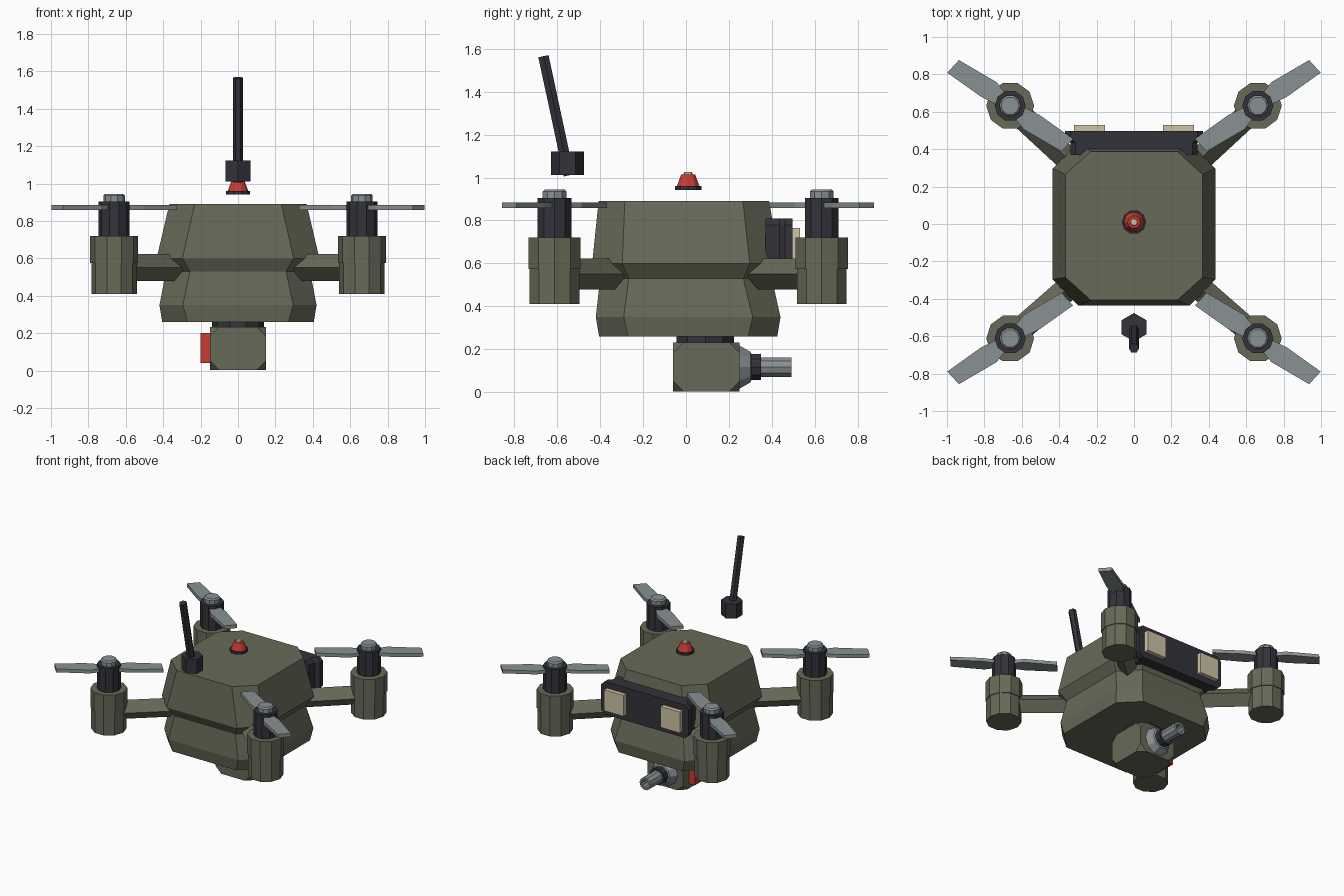
import bpy, bmesh, math
from mathutils import Vector

cube = bpy.data.objects.get("Cube")
if cube:
    bpy.data.objects.remove(cube, do_unlink=True)


def material(name, rgb):
    m = bpy.data.materials.new(name)
    m.use_nodes = True
    m.diffuse_color = (*rgb, 1)
    bsdf = m.node_tree.nodes["Principled BSDF"]
    bsdf.inputs["Base Color"].default_value = (*rgb, 1)
    bsdf.inputs["Roughness"].default_value = 0.8
    return m


OLIVE = material("olive_paint", (0.135, 0.142, 0.097))
DARK = material("dark_plastic", (0.033, 0.032, 0.043))
GREY = material("grey_metal", (0.25, 0.285, 0.29))
RED = material("red_paint", (0.58, 0.045, 0.032))
CREAM = material("cream_lens", (0.62, 0.55, 0.38))


def finish(name, bm, mat):
    bmesh.ops.recalc_face_normals(bm, faces=bm.faces)
    me = bpy.data.meshes.new(name)
    bm.to_mesh(me)
    bm.free()
    ob = bpy.data.objects.new(name, me)
    bpy.context.collection.objects.link(ob)
    me.materials.append(mat)
    return ob


def loft(name, rings, mat, caps=True):
    """Skin a list of equal-length closed rings."""
    bm = bmesh.new()
    rows = [[bm.verts.new(p) for p in ring] for ring in rings]
    n = len(rows[0])
    for a, b in zip(rows, rows[1:]):
        for i in range(n):
            j = (i + 1) % n
            bm.faces.new((a[i], a[j], b[j], b[i]))
    if caps:
        bm.faces.new(rows[0])
        bm.faces.new(rows[-1])
    return finish(name, bm, mat)


def turned(name, profile, start, axis, sides, mat, turn=0.0, squash=1.0):
    """Faceted solid along an axis; profile is (radius, distance) pairs."""
    quat = Vector(axis).to_track_quat("Z", "Y")
    rings = []
    for r, d in profile:
        ring = []
        for i in range(sides):
            a = math.tau * i / sides + turn
            local = Vector((squash * r * math.cos(a), r * math.sin(a), d))
            ring.append(Vector(start) + quat @ local)
        rings.append(ring)
    return loft(name, rings, mat)


def box(name, low, high, mat, cut=0.0):
    """Box, optionally with its corners cut off."""
    bm = bmesh.new()
    bmesh.ops.create_cube(bm, size=1)
    for v in bm.verts:
        v.co = [(l + h) / 2 + c * (h - l) for l, h, c in zip(low, high, v.co)]
    if cut:
        bmesh.ops.bevel(bm, geom=bm.verts[:], offset=cut, affect="VERTICES", segments=1)
    return finish(name, bm, mat)


def octagon(hx, hy, cx, cy, z, shift=0.0):
    half = [(hx, -cy), (hx, cy), (cx, hy), (-cx, hy)]
    pts = half + [(-x, -y) for x, y in half]
    return [(x, y + shift, z) for x, y in pts]


# Hull with a waist groove
loft("hull", [
    octagon(0.405, 0.415, 0.27, 0.28, 0.26, 0.01),
    octagon(0.42, 0.43, 0.295, 0.30, 0.35, 0.01),
    octagon(0.385, 0.40, 0.257, 0.267, 0.53),
    octagon(0.435, 0.437, 0.297, 0.297, 0.60),
    octagon(0.367, 0.397, 0.232, 0.275, 0.89, -0.01)], OLIVE)

# Four rotor units
BLADE = [(0.03, 0.03), (0.13, 0.062), (0.365, 0.043),
         (0.377, -0.048), (0.155, -0.05), (0.03, -0.03)]
UP = (0, 0, 1)
for sx in (1, -1):
    for sy, py, end in ((1, 0.632, "back"), (-1, -0.612, "front")):
        tag = f"{end}_{'left' if sx > 0 else 'right'}"
        px = sx * 0.662
        inner = Vector((sx * 0.27, sy * 0.27, 0.55))
        run = Vector((px, py, 0.55)) - inner
        turned(f"arm_{tag}", [(0.072, 0), (0.072, run.length)], inner, run, 4,
               OLIVE, squash=0.9)
        turned(f"pod_{tag}", [(0.122, 0), (0.122, 0.165), (0.128, 0.165), (0.128, 0.31)],
               (px, py, 0.41), UP, 10, OLIVE)
        turned(f"motor_{tag}", [(0.083, 0), (0.083, 0.185)], (px, py, 0.72), UP, 10, DARK)
        turned(f"rotor_cap_{tag}", [(0.058, 0), (0.058, 0.03), (0.048, 0.04)],
               (px, py, 0.905), UP, 10, GREY)
        ca, sa = math.cos(math.radians(35)), math.sin(math.radians(35))
        for k, side in ((1, "outer"), (-1, "inner")):
            flat = [(px + sx * k * (u * ca - v * sa), py + sy * k * (u * sa + v * ca))
                    for u, v in BLADE]
            loft(f"{side}_blade_{tag}", [[(x, y, z) for x, y in flat]
                                        for z in (0.858, 0.884)], GREY)

# Back light panel with two lamps
outline = [(0.37, 0.59), (0.37, 0.78), (0.34, 0.81), (-0.34, 0.81),
           (-0.37, 0.78), (-0.37, 0.59), (-0.34, 0.56), (0.34, 0.56)]
loft("light_panel", [[(x * s, y, z) for x, z in outline]
                     for s, y in ((0.92, 0.37), (0.92, 0.435), (1, 0.46), (1, 0.497))], DARK)
for sx, side in ((1, "left"), (-1, "right")):
    x = sx * 0.238
    box(f"lamp_{side}", (x - 0.082, 0.49, 0.605), (x + 0.082, 0.53, 0.765), CREAM)

# Beacon hovering over the hull
turned("beacon_base", [(0.065, 0), (0.065, 0.018)], (0, 0.01, 0.942), UP, 10, DARK)
turned("beacon_light", [(0.055, 0), (0.034, 0.055)], (0, 0.01, 0.96), UP, 10, RED)
turned("beacon_tip", [(0.022, 0), (0.018, 0.012)], (0, 0.01, 1.013), UP, 8, CREAM)

# Antenna
turned("antenna_base", [(0.076, 0), (0.076, 0.11)], (0, -0.552, 1.012), UP, 6, DARK,
       turn=math.pi / 6)
foot, top = Vector((0, -0.545, 1.01)), Vector((0, -0.664, 1.565))
turned("antenna_rod", [(0.028, 0), (0.028, (top - foot).length)], foot, top - foot, 6, DARK)

# Belly turret
turned("turret_neck", [(0.14, 0), (0.14, 0.06)], (0, 0.09, 0.21), UP, 10, DARK)
box("turret_body", (-0.15, -0.06, 0.003), (0.15, 0.25, 0.232), OLIVE, cut=0.05)
box("turret_side_box", (-0.2, 0.0, 0.04), (-0.14, 0.18, 0.2), RED)
BACK = (0, 1, 0)
turned("turret_dome", [(0.105, 0), (0.105, 0.03), (0.075, 0.08), (0.03, 0.1)],
       (0, 0.22, 0.117), BACK, 10, GREY)
turned("barrel_collar", [(0.064, 0), (0.064, 0.055)], (0, 0.295, 0.117), BACK, 10, DARK)
turned("barrel", [(0.048, 0), (0.048, 0.15), (0.032, 0.15), (0.032, 0.08)],
       (0, 0.342, 0.117), BACK, 10, GREY)
